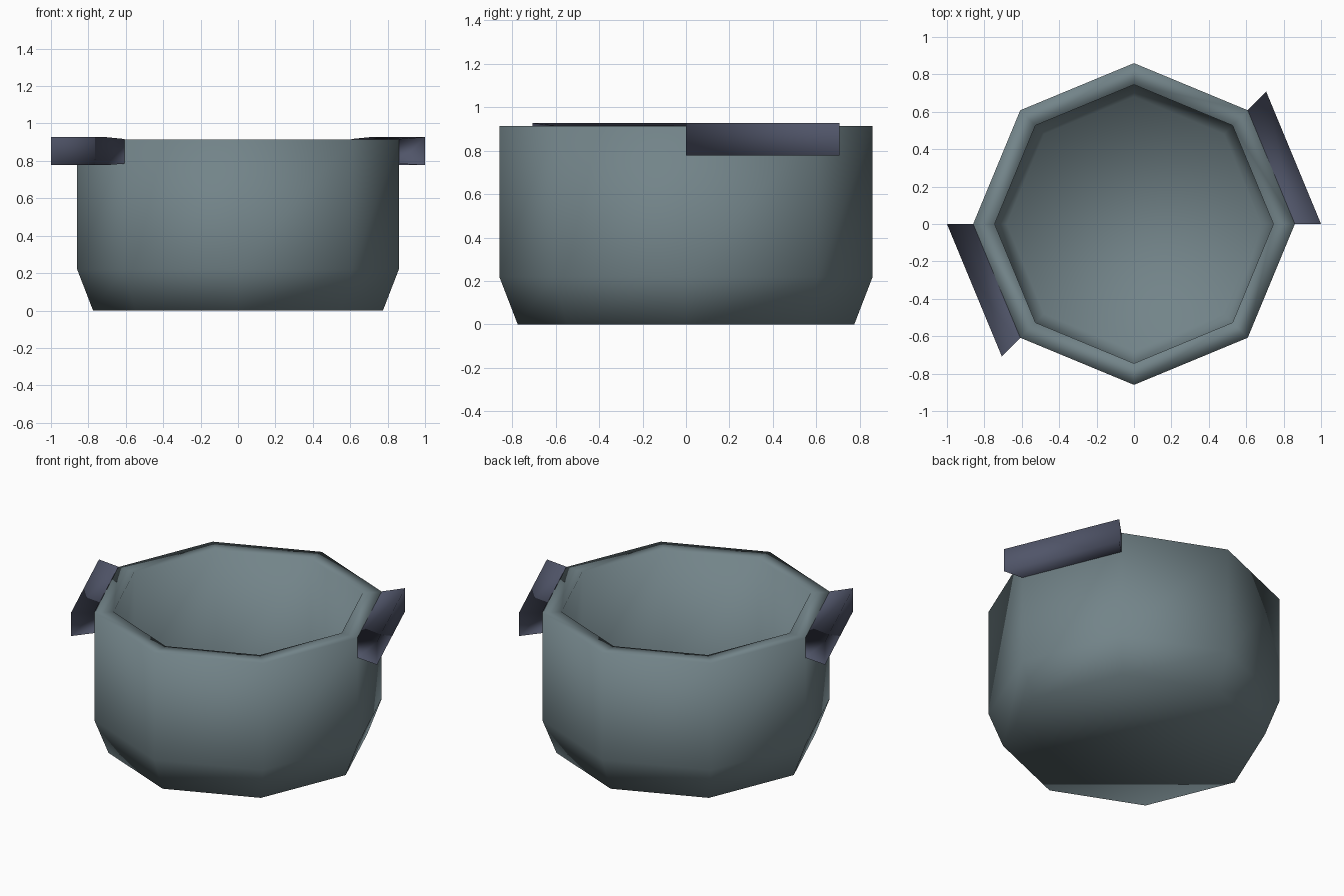
import bpy
from math import cos, sin, radians

if "Cube" in bpy.data.objects:
    bpy.data.objects.remove(bpy.data.objects["Cube"])


def material(name, rgb):
    m = bpy.data.materials.new(name)
    m.diffuse_color = (*rgb, 1)
    m.use_nodes = True
    m.node_tree.nodes["Principled BSDF"].inputs["Base Color"].default_value = m.diffuse_color
    return m


def build(name, verts, faces, mat):
    me = bpy.data.meshes.new(name)
    me.from_pydata(verts, [], faces)
    me.materials.append(mat)
    for p in me.polygons:
        p.use_smooth = True
    me.update()
    ob = bpy.data.objects.new(name, me)
    bpy.context.collection.objects.link(ob)
    return ob


def polar(r, deg, z):
    return (r * cos(radians(deg)), r * sin(radians(deg)), z)


metal = material("slate metal", (0.17, 0.23, 0.25))
grip = material("dark blue grey", (0.08, 0.09, 0.14))

# Pot: eight-sided lathe, from the base up the outside, over the rim, down the inside
N = 8
profile = [(0.775, 0), (0.86, 0.22), (0.86, 0.915), (0.745, 0.915),
           (0.745, 0.22), (0.68, 0.08)]
verts = [polar(r, 45 * i, z) for r, z in profile for i in range(N)]
faces = [(k * N + i, k * N + (i + 1) % N, (k + 1) * N + (i + 1) % N, (k + 1) * N + i)
         for k in range(len(profile) - 1) for i in range(N)]
faces.append(tuple(reversed(range(N))))                    # underside
last = (len(profile) - 1) * N
faces.append(tuple(last + i for i in range(N)))            # inner floor
build("pot", verts, faces, metal)

# Handles: one ring segment on each side, opposite each other, open against the pot wall
section = [(0.86, 0.785), (1.0, 0.777), (1.0, 0.927), (0.86, 0.917)]
for name, start in (("right_handle", 0), ("left_handle", 180)):
    hv = [polar(r, start + a, z) for a in (0, 45) for r, z in section]
    hf = [(k, k + 4, k + 5, k + 1) for k in range(3)]
    hf = [tuple(reversed(f)) for f in hf]
    hf += [(0, 1, 2, 3), (7, 6, 5, 4)]
    build(name, hv, hf, grip)
